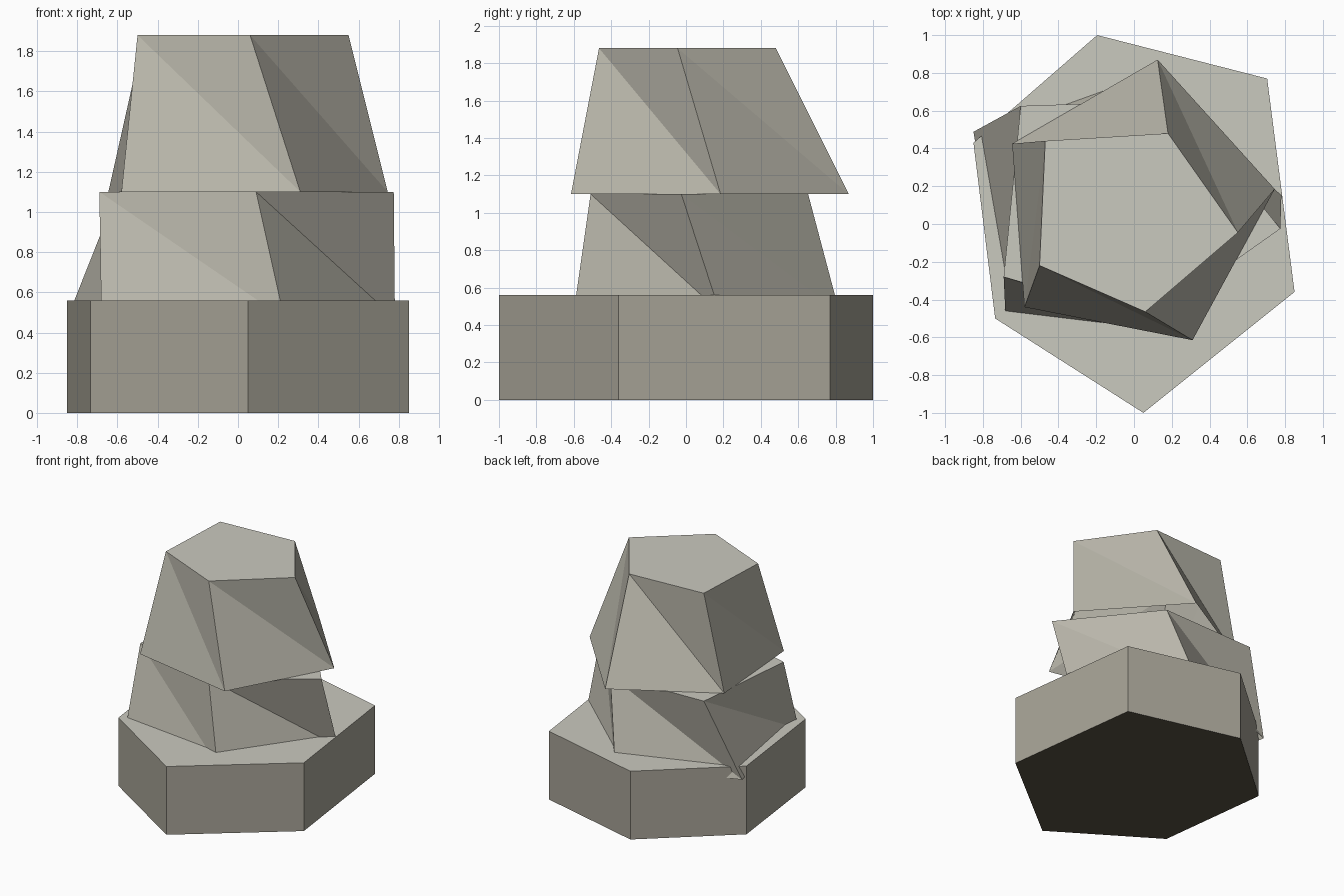
import bpy

if "Cube" in bpy.data.objects:
    bpy.data.objects.remove(bpy.data.objects["Cube"])

def paint(name, r, g, b):
    mat = bpy.data.materials.new(name)
    mat.diffuse_color = (r, g, b, 1.0)
    mat.use_nodes = True
    mat.node_tree.nodes["Principled BSDF"].inputs["Base Color"].default_value = mat.diffuse_color
    return mat

top_grey = paint("top_grey", 0.59, 0.585, 0.52)
wall_grey = paint("wall_grey", 0.48, 0.465, 0.40)
base_grey = paint("base_grey", 0.39, 0.37, 0.31)
dark_grey = paint("dark_grey", 0.10, 0.085, 0.055)

def stone(name, lower, upper, z0, z1, wall, closed=False):
    """Low-poly block between two matching outlines; the underside is optional."""
    n = len(lower)
    verts = [(x, y, z0) for x, y in lower] + [(x, y, z1) for x, y in upper]
    faces = [tuple(range(n, 2 * n))]
    for i in range(n):
        j = (i + 1) % n
        faces += [(i, j, n + i), (j, n + j, n + i)]
    if closed:
        faces.append(tuple(reversed(range(n))))
    mesh = bpy.data.meshes.new(name)
    mesh.from_pydata(verts, [], faces)
    for mat in (top_grey, wall, dark_grey):
        mesh.materials.append(mat)
    for k, poly in enumerate(mesh.polygons):
        poly.material_index = 0 if k == 0 else 1 if k <= 2 * n else 2
    mesh.update()
    obj = bpy.data.objects.new(name, mesh)
    bpy.context.collection.objects.link(obj)
    return obj

# Straight six-sided base stone
base = [(0.05, -1.0), (0.85, -0.36), (0.705, 0.77),
        (-0.195, 1.0), (-0.85, 0.43), (-0.735, -0.50)]
stone("base_stone", base, base, 0.0, 0.56, base_grey, closed=True)

# Twisted five-sided middle stone, sunk into the base, open underneath
stone("middle_stone",
      [(-0.68, -0.49), (0.23, -0.60), (0.781, 0.18), (0.07, 0.82), (-0.85, 0.488)],
      [(-0.69, -0.28), (0.09, -0.51), (0.775, -0.025), (0.23, 0.653), (-0.60, 0.625)],
      0.47, 1.10, wall_grey)

# Tapered five-sided top stone, open underneath
stone("top_stone",
      [(-0.58, -0.44), (0.31, -0.615), (0.745, 0.185), (0.125, 0.87), (-0.645, 0.425)],
      [(-0.50, -0.22), (0.06, -0.465), (0.55, -0.045), (0.18, 0.48), (-0.47, 0.44)],
      1.10, 1.88, wall_grey)
